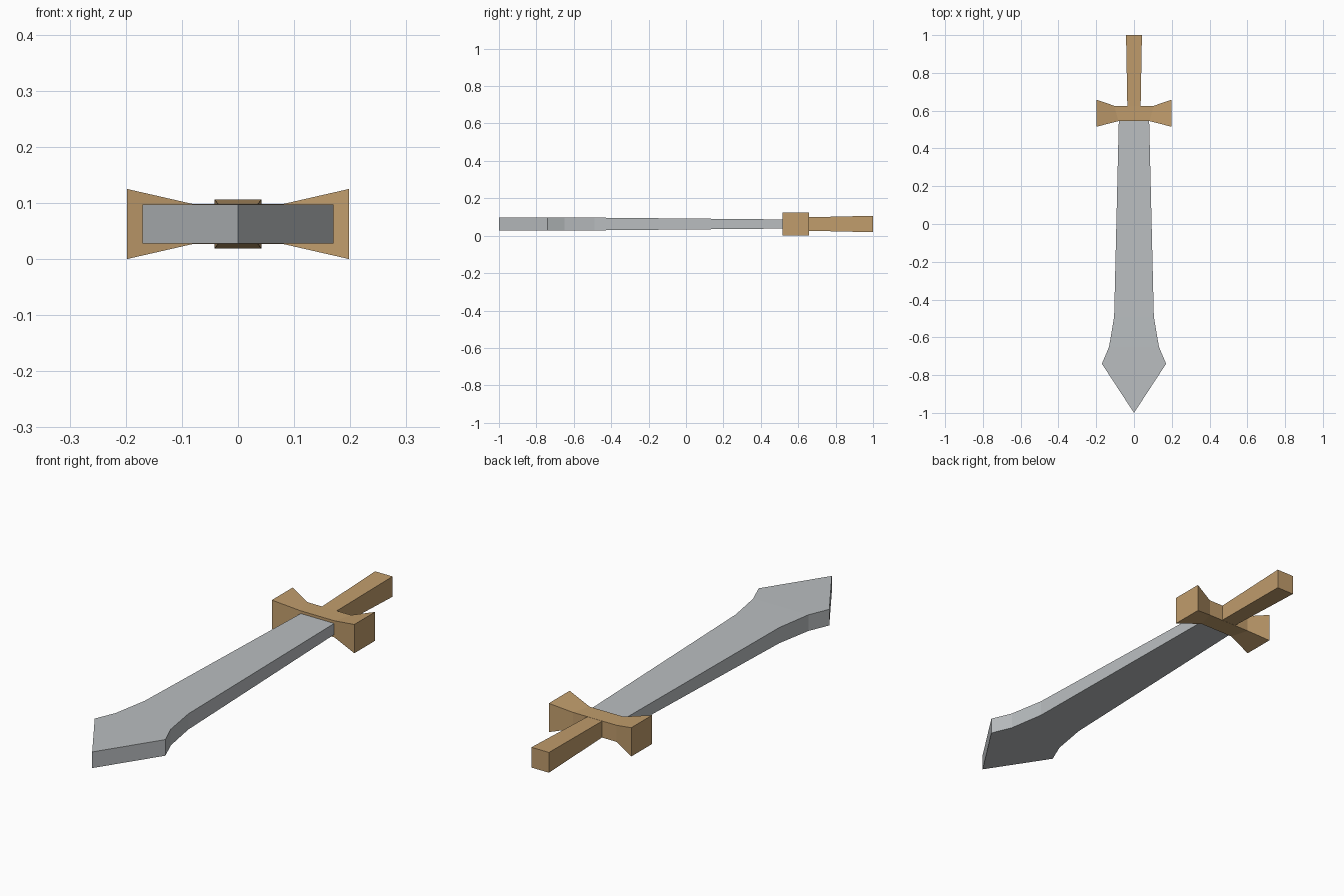
import bpy, bmesh

if "Cube" in bpy.data.objects:
    bpy.data.objects.remove(bpy.data.objects["Cube"])

MID = 0.0625  # centre height of the sword


def material(name, rgb):
    m = bpy.data.materials.new(name)
    m.diffuse_color = (*rgb, 1.0)
    m.use_nodes = True
    m.node_tree.nodes["Principled BSDF"].inputs["Base Color"].default_value = m.diffuse_color
    return m


steel = material("grey steel", (0.49, 0.515, 0.53))
wood = material("tan wood", (0.53, 0.335, 0.15))


def loft(name, rings, mat):
    """Bridge four-point rings into a closed flat-faced solid."""
    bm = bmesh.new()
    loops = [[bm.verts.new(p) for p in ring] for ring in rings]
    for a, b in zip(loops, loops[1:]):
        for i in range(4):
            j = (i + 1) % 4
            bm.faces.new((a[i], a[j], b[j], b[i]))
    bm.faces.new(loops[0])
    bm.faces.new(loops[-1])
    bmesh.ops.remove_doubles(bm, verts=bm.verts, dist=0.0005)
    bmesh.ops.recalc_face_normals(bm, faces=bm.faces)
    me = bpy.data.meshes.new(name)
    bm.to_mesh(me)
    bm.free()
    me.materials.append(mat)
    ob = bpy.data.objects.new(name, me)
    bpy.context.collection.objects.link(ob)
    return ob


def ring_y(y, w, h):
    """Rectangle across the length: half width w, half thickness h."""
    return [(-w, y, MID - h), (w, y, MID - h), (w, y, MID + h), (-w, y, MID + h)]


def ring_x(side, front, back, h):
    """Guard section; front and back are (x, y) corners, h is half height."""
    (fx, fy), (bx, by) = front, back
    return [(side * fx, fy, MID - h), (side * bx, by, MID - h),
            (side * bx, by, MID + h), (side * fx, fy, MID + h)]


# Blade: pointed tip, flared head, long taper to the guard
loft("blade", [ring_y(*s) for s in (
    (-1.0, 0.0, 0.035), (-0.74, 0.17, 0.035), (-0.65, 0.132, 0.035),
    (-0.49, 0.105, 0.034), (0.56, 0.08, 0.024))], steel)

# Guard: narrow middle, flared square ends
end = ((0.198, 0.515), (0.198, 0.658), 0.0625)
waist = ((0.082, 0.545), (0.105, 0.626), 0.036)
loft("guard", [ring_x(-1, *end), ring_x(-1, *waist),
               ring_x(1, *waist), ring_x(1, *end)], wood)

# Grip: widens slightly toward the pommel end
loft("grip", [ring_y(0.61, 0.035, 0.035), ring_y(1.0, 0.042, 0.044)], wood)
